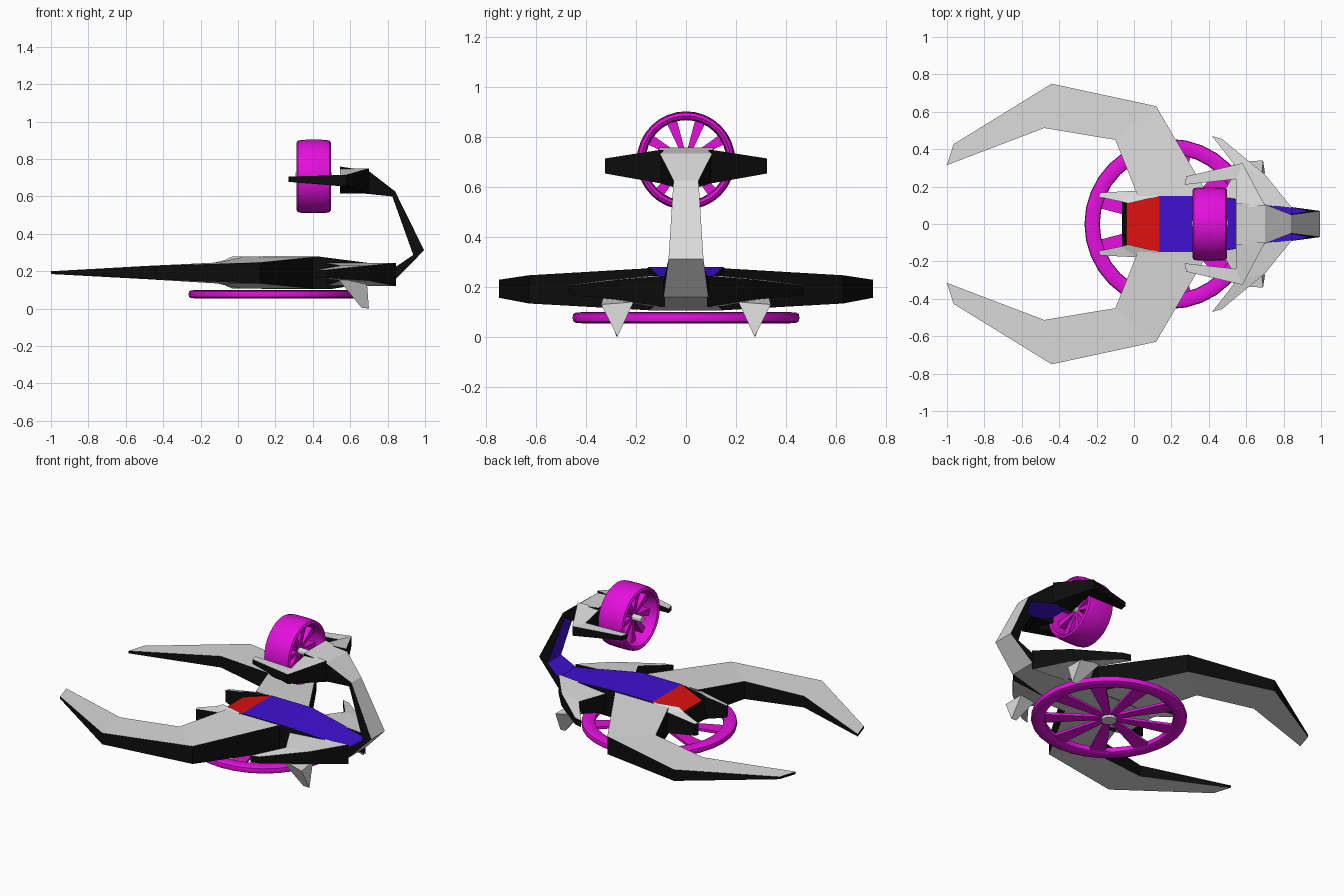
import bpy, bmesh
from math import sin, cos, pi, copysign
from mathutils import Matrix, Vector

cube = bpy.data.objects.get("Cube")
if cube:
    bpy.data.objects.remove(cube)


def make_material(name, rgb):
    mat = bpy.data.materials.new(name)
    mat.use_nodes = True
    mat.diffuse_color = (*rgb, 1)
    mat.node_tree.nodes["Principled BSDF"].inputs["Base Color"].default_value = (*rgb, 1)
    return mat


GREY = make_material("light grey", (0.7, 0.7, 0.7))
BLACK = make_material("black", (0.004, 0.004, 0.004))
BLUE = make_material("blue", (0.05, 0.005, 0.65))
RED = make_material("red", (0.72, 0.005, 0.005))
MAGENTA = make_material("magenta", (0.78, 0.005, 0.72))
PALETTE = [GREY, BLACK, BLUE, RED, MAGENTA]


def finish(name, bm, mirror=False, smooth=False):
    """Turn a bmesh into a named object."""
    bmesh.ops.recalc_face_normals(bm, faces=bm.faces)
    mesh = bpy.data.meshes.new(name)
    bm.to_mesh(mesh)
    bm.free()
    for mat in PALETTE:
        mesh.materials.append(mat)
    obj = bpy.data.objects.new(name, mesh)
    bpy.context.collection.objects.link(obj)
    if mirror:
        mod = obj.modifiers.new("mirror", "MIRROR")
        mod.use_axis = (False, True, False)
    if smooth:
        bpy.ops.object.select_all(action="DESELECT")
        obj.select_set(True)
        bpy.context.view_layer.objects.active = obj
        bpy.ops.object.shade_smooth_by_angle(angle=pi / 5)
    return obj


def loft(name, rings, colour, mirror=False):
    """Skin four-sided rings; colour(segment, side) picks each face's material."""
    bm = bmesh.new()
    loops = [[bm.verts.new(p) for p in ring] for ring in rings]
    for seg, (a, b) in enumerate(zip(loops, loops[1:])):
        for side in range(4):
            nxt = (side + 1) % 4
            face = bm.faces.new((a[side], a[nxt], b[nxt], b[side]))
            face.material_index = PALETTE.index(colour(seg, side))
    for cap in (loops[0], loops[-1]):
        bm.faces.new(cap).material_index = PALETTE.index(BLACK)
    return finish(name, bm, mirror)


def limb(name, sections, bottom=GREY):
    """Mirrored pair; each section is inner xy, outer xy, low z, high z."""
    rings = [[(*inner, high), (*outer, high), (*outer, low), (*inner, low)]
             for inner, outer, low, high in sections]
    sides = (GREY, BLACK, bottom, BLACK)
    return loft(name, rings, lambda seg, side: sides[side], mirror=True)


# Body and curled tail: upper xz, lower xz, half width
spine = [
    ((-0.04, 0.24), (-0.065, 0.13), 0.118),
    ((0.135, 0.28), (0.135, 0.105), 0.15),
    ((0.42, 0.28), (0.50, 0.105), 0.15),
    ((0.846, 0.225), (0.846, 0.16), 0.09),
    ((0.937, 0.287), (0.995, 0.312), 0.07),
    ((0.825, 0.60), (0.84, 0.627), 0.05),
    ((0.66, 0.617), (0.70, 0.735), 0.105),
    ((0.56, 0.64), (0.545, 0.76), 0.11),
]


def spine_colour(seg, side):
    if side == 0:
        return RED if seg == 0 else BLUE
    return GREY if side == 2 else BLACK


loft("body_and_tail",
     [[(u[0], w, u[1]), (u[0], -w, u[1]), (l[0], -w, l[1]), (l[0], w, l[1])]
      for u, l, w in spine], spine_colour)

# Large front claws
limb("front_claws", [
    ((0.02, 0.15), (0.40, 0.15), 0.107, 0.275),
    ((-0.10, 0.45), (0.118, 0.63), 0.134, 0.247),
    ((-0.48, 0.513), (-0.44, 0.75), 0.157, 0.229),
    ((-1.0, 0.315), (-0.965, 0.427), 0.185, 0.2),
])

# Short jaws beside the nose
limb("jaws", [
    ((-0.03, 0.11), (0.14, 0.15), 0.107, 0.279),
    ((-0.07, 0.12), (0.02, 0.178), 0.125, 0.26),
    ((-0.19, 0.145), (-0.18, 0.168), 0.155, 0.23),
])

# Small rear legs
limb("rear_legs", [
    ((0.46, 0.13), (0.846, 0.085), 0.12, 0.245),
    ((0.55, 0.30), (0.70, 0.265), 0.15, 0.23),
    ((0.417, 0.47), (0.47, 0.455), 0.165, 0.207),
])

# Prongs that reach around the upper wheel
limb("tail_prongs", [
    ((0.545, 0.08), (0.70, 0.10), 0.615, 0.75),
    ((0.545, 0.24), (0.58, 0.325), 0.655, 0.715),
    ((0.27, 0.21), (0.28, 0.255), 0.678, 0.706),
], bottom=BLACK)

# Pointed fins under the rear legs
bm = bmesh.new()
top = [bm.verts.new(p) for p in
       ((0.53, 0.33, 0.165), (0.69, 0.34, 0.13), (0.68, 0.21, 0.14), (0.55, 0.22, 0.16))]
tip = [bm.verts.new(p) for p in ((0.66, 0.28, 0.005), (0.70, 0.275, 0))]
bm.faces.new(top)
for corners in ((top[0], top[1], tip[1], tip[0]), (top[2], top[3], tip[0], tip[1]),
                (top[1], top[2], tip[1]), (top[3], top[0], tip[0])):
    bm.faces.new(corners)
finish("fins", bm, mirror=True)


def wheel(name, matrix, segments=32, spokes=9):
    """Unit wheel around z with a rounded rim, tapered spokes and a hub."""
    def squash(v):
        return copysign(abs(v) ** 0.6, v)

    # Rim: rounded section turned around the axle
    bm = bmesh.new()
    steps = 12
    rings = []
    for i in range(segments):
        turn = Matrix.Rotation(2 * pi * i / segments, 4, "Z")
        angles = [2 * pi * k / steps for k in range(steps)]
        rings.append([bm.verts.new(matrix @ turn @ Vector(
            (0.91 + 0.09 * squash(cos(a)), 0, 0.5 * squash(sin(a))))) for a in angles])
    for i in range(segments):
        a, b = rings[i], rings[(i + 1) % segments]
        for k in range(steps):
            n = (k + 1) % steps
            bm.faces.new((a[k], a[n], b[n], b[k])).material_index = PALETTE.index(MAGENTA)
    finish(name + "_rim", bm, smooth=True)

    # Spokes: wider toward the rim
    bm = bmesh.new()
    for i in range(spokes):
        turn = Matrix.Rotation(2 * pi * i / spokes, 4, "Z")
        bar = bmesh.ops.create_cube(bm, size=1)["verts"]
        for v in bar:
            outer = v.co.x > 0
            v.co = Vector((0.87 if outer else 0.06,
                           v.co.y * (0.22 if outer else 0.07), v.co.z * 0.35))
            v.co = matrix @ turn @ v.co
    for face in bm.faces:
        face.material_index = PALETTE.index(MAGENTA)
    finish(name + "_spokes", bm)

    # Hub
    bm = bmesh.new()
    bmesh.ops.create_cone(bm, cap_ends=True, segments=12, radius1=0.1,
                          radius2=0.1, depth=1.05, matrix=matrix)
    finish(name + "_hub", bm)


# Flat wheel below the body, upright wheel held by the tail
wheel("lower_wheel", Matrix.Translation((0.19, 0, 0.077)) @ Matrix.Diagonal((0.455, 0.455, 0.045, 1)))
wheel("upper_wheel", Matrix.Translation((0.405, 0, 0.707)) @ Matrix.Rotation(pi / 2, 4, "Y")
      @ Matrix.Diagonal((0.197, 0.197, 0.185, 1)))
